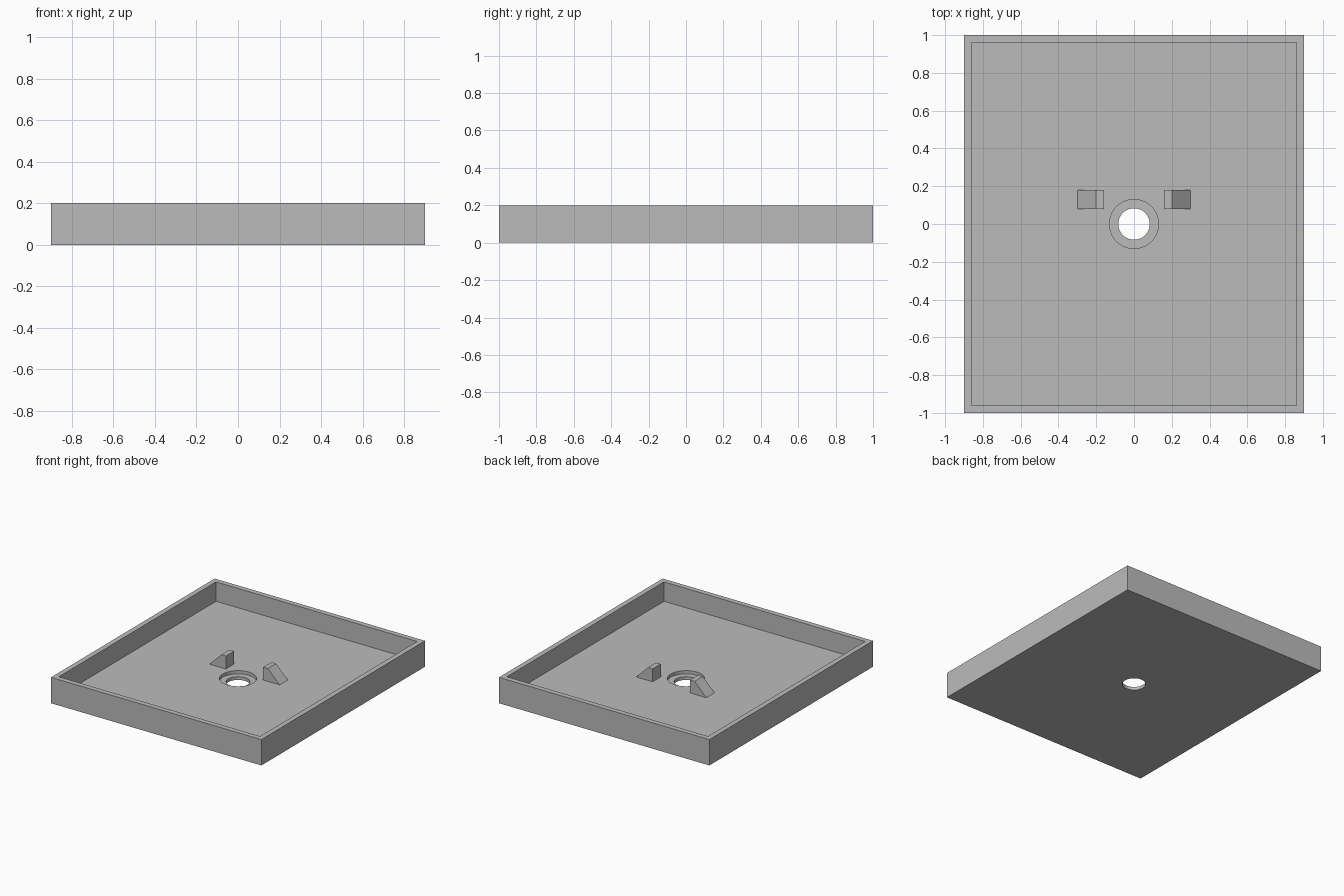
import bpy
import bmesh
from mathutils import Matrix, Vector

if "Cube" in bpy.data.objects:
    bpy.data.objects.remove(bpy.data.objects["Cube"], do_unlink=True)

WIDTH, LENGTH, HEIGHT = 1.8, 2.0, 0.2
WALL, FLOOR = 0.04, 0.05

grey = bpy.data.materials.new("light_grey")
grey.use_nodes = True
colour = (0.5, 0.5, 0.5, 1)
grey.diffuse_color = colour
grey.node_tree.nodes["Principled BSDF"].inputs["Base Color"].default_value = colour


def add_object(name, bm):
    bmesh.ops.recalc_face_normals(bm, faces=bm.faces[:])
    mesh = bpy.data.meshes.new(name)
    bm.to_mesh(mesh)
    bm.free()
    mesh.materials.append(grey)
    obj = bpy.data.objects.new(name, mesh)
    bpy.context.collection.objects.link(obj)
    return obj


def box(name, width, length, bottom, top):
    bm = bmesh.new()
    place = Matrix.Translation((0, 0, (bottom + top) / 2))
    size = Matrix.Diagonal((width, length, top - bottom, 1))
    bmesh.ops.create_cube(bm, size=1, matrix=place @ size)
    return add_object(name, bm)


def cylinder(name, radius, bottom, top):
    bm = bmesh.new()
    bmesh.ops.create_cone(bm, cap_ends=True, segments=64, radius1=radius,
                          radius2=radius, depth=top - bottom,
                          matrix=Matrix.Translation((0, 0, (bottom + top) / 2)))
    return add_object(name, bm)


def cut(target, cutter):
    mod = target.modifiers.new(cutter.name, "BOOLEAN")
    mod.operation, mod.solver, mod.object = "DIFFERENCE", "EXACT", cutter
    bpy.context.view_layer.objects.active = target
    bpy.ops.object.modifier_apply(modifier=mod.name)
    bpy.data.objects.remove(cutter, do_unlink=True)


# Open tray with a stepped drain hole
tray = box("tray", WIDTH, LENGTH, 0, HEIGHT)
cut(tray, box("tray_cavity", WIDTH - 2 * WALL, LENGTH - 2 * WALL, FLOOR, HEIGHT + 0.1))
cut(tray, cylinder("drain_recess", 0.13, FLOOR / 2, HEIGHT))
cut(tray, cylinder("drain_hole", 0.083, -0.1, HEIGHT))

bpy.ops.object.select_all(action="DESELECT")
tray.select_set(True)
bpy.context.view_layer.objects.active = tray
bpy.ops.object.shade_smooth_by_angle(angle=0.5)

# Pair of ramped lugs, upright side towards the drain
PROFILE = [(0.16, 0), (0.30, 0), (0.20, 0.1), (0.16, 0.1)]
for side, name in ((1, "left_lug"), (-1, "right_lug")):
    bm = bmesh.new()
    face = bm.faces.new([bm.verts.new((side * x, 0.08, FLOOR + z)) for x, z in PROFILE])
    extruded = bmesh.ops.extrude_face_region(bm, geom=[face], use_keep_orig=True)
    moved = [g for g in extruded["geom"] if isinstance(g, bmesh.types.BMVert)]
    bmesh.ops.translate(bm, verts=moved, vec=Vector((0, 0.1, 0)))
    add_object(name, bm)
